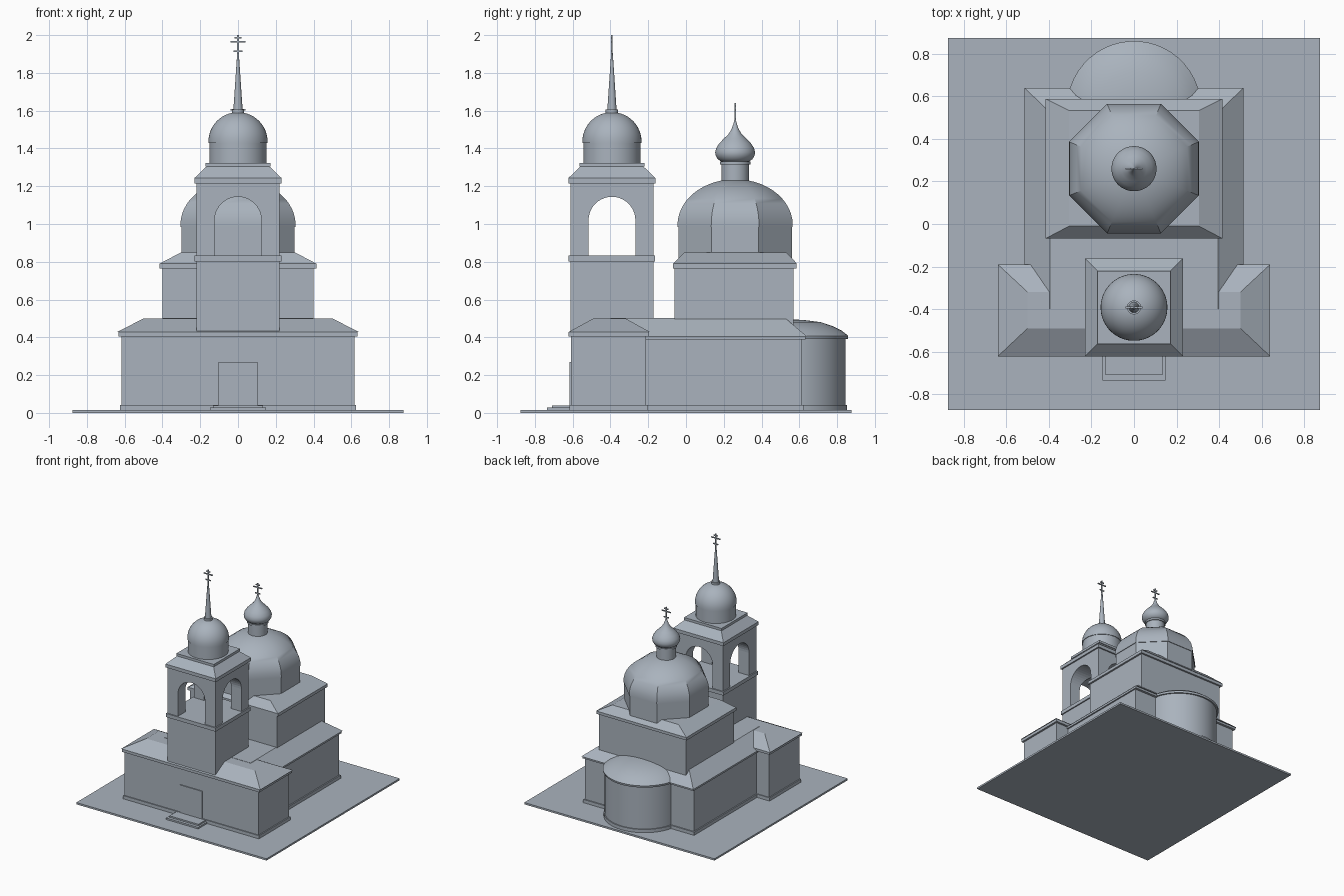
import bpy, bmesh, math

cube = bpy.data.objects.get("Cube")
if cube:
    bpy.data.objects.remove(cube)

stone = bpy.data.materials.new("grey_blue_stone")
stone.use_nodes = True
COLOUR = (0.40, 0.45, 0.51, 1)
stone.diffuse_color = COLOUR
stone.node_tree.nodes["Principled BSDF"].inputs["Base Color"].default_value = COLOUR


def finish(name, bm, smooth=False):
    bmesh.ops.recalc_face_normals(bm, faces=bm.faces)
    mesh = bpy.data.meshes.new(name)
    bm.to_mesh(mesh)
    bm.free()
    mesh.materials.append(stone)
    obj = bpy.data.objects.new(name, mesh)
    bpy.context.collection.objects.link(obj)
    if smooth:
        bpy.ops.object.select_all(action="DESELECT")
        obj.select_set(True)
        bpy.context.view_layer.objects.active = obj
        bpy.ops.object.shade_smooth_by_angle(angle=math.radians(35))
    return obj


def hip(name, low, high, z0, z1):
    """Solid between two rectangles, each (half width, y front, y back)."""
    bm = bmesh.new()
    rings = []
    for (w, a, b), z in ((low, z0), (high, z1)):
        rings.append([bm.verts.new((x, y, z)) for x, y in ((-w, a), (w, a), (w, b), (-w, b))])
    bm.faces.new(rings[0])
    bm.faces.new(rings[1])
    for i in range(4):
        j = (i + 1) % 4
        bm.faces.new((rings[0][i], rings[0][j], rings[1][j], rings[1][i]))
    return finish(name, bm)


def box(name, w, a, b, z0, z1):
    return hip(name, (w, a, b), (w, a, b), z0, z1)


def lathe(name, profile, y, sides=48):
    """Revolve (radius, height) points; eight sides means flats on the axes."""
    bm = bmesh.new()
    turn = math.pi / sides
    grow = 1 / math.cos(turn) if sides == 8 else 1
    rings = []
    for r, z in profile:
        rings.append([bm.verts.new((r * grow * math.cos(turn * (2 * i + 1)),
                                    y + r * grow * math.sin(turn * (2 * i + 1)), z))
                      for i in range(sides)])
    bm.faces.new(rings[0])
    bm.faces.new(rings[-1])
    for low, high in zip(rings, rings[1:]):
        for i in range(sides):
            j = (i + 1) % sides
            bm.faces.new((low[i], low[j], high[j], high[i]))
    return finish(name, bm, True)


def dome_profile(radius, z, height, end, steps=12):
    """Quarter ellipse that stops at the radius 'end'."""
    stop = math.acos(end / radius)
    return [(radius * math.cos(stop * i / steps), z + height * math.sin(stop * i / steps))
            for i in range(steps + 1)]


def cross(name, y, base, top):
    t = 0.004
    box(name + "_post", t, y - t, y + t, base, top)
    for part, half, drop in (("top", 0.018, 0.015), ("middle", 0.04, 0.036), ("lower", 0.023, 0.085)):
        box(f"{name}_{part}_bar", half, y - t, y + t, top - drop - t, top - drop + t)


# Ground slab and entrance
G = 0.015
box("ground_slab", 0.875, -0.875, 0.875, 0, G)
box("lower_step", 0.148, -0.735, -0.6, G, 0.028)
box("upper_step", 0.133, -0.71, -0.6, 0.028, 0.04)
box("door", 0.102, -0.618, -0.6, 0.04, 0.27)

# Entrance hall
box("hall_plinth", 0.625, -0.618, -0.205, G, 0.042)
box("hall_walls", 0.616, -0.61, -0.212, G, 0.41)
box("hall_cornice", 0.632, -0.622, -0.195, 0.405, 0.428)
hip("hall_roof", (0.64, -0.622, -0.19), (0.5, -0.49, -0.32), 0.428, 0.5)

# Nave
box("nave_plinth", 0.51, -0.3, 0.622, G, 0.042)
box("nave_walls", 0.5, -0.3, 0.612, G, 0.39)
box("nave_cornice", 0.512, -0.3, 0.632, 0.388, 0.405)
hip("nave_roof", (0.515, -0.4, 0.64), (0.395, -0.4, 0.525), 0.405, 0.502)

# Rounded apse
AY = 0.545
lathe("apse_plinth", [(0.308, G), (0.308, 0.042)], AY)
lathe("apse_wall", [(0.3, G), (0.3, 0.4)], AY)
lathe("apse_roof", [(0.312, 0.392), (0.315, 0.408), (0.28, 0.435), (0.235, 0.458),
                    (0.17, 0.48), (0.08, 0.492), (0.01, 0.495)], AY)

# Raised square storey
box("upper_storey", 0.4, -0.06, 0.57, 0.45, 0.77)
box("upper_cornice", 0.415, -0.068, 0.585, 0.765, 0.79)
hip("upper_roof", (0.415, -0.068, 0.588), (0.305, -0.01, 0.533), 0.79, 0.848)

# Eight-sided drum and dome with the onion top
DY = 0.26
lathe("octagon_drum", [(0.3, 0.8), (0.3, 0.99)], DY, 8)
lathe("octagon_dome", [(0.305, 0.985)] + dome_profile(0.305, 0.995, 0.242, 0.03), DY, 8)
lathe("onion_neck", [(0.073, 1.2), (0.073, 1.318)], DY)
lathe("onion_collar", [(0.081, 1.316), (0.081, 1.33)], DY)
lathe("onion_dome", [(0.07, 1.328), (0.092, 1.343), (0.103, 1.362), (0.106, 1.38),
                     (0.1, 1.402), (0.084, 1.427), (0.06, 1.452), (0.036, 1.475),
                     (0.02, 1.5), (0.009, 1.53), (0.004, 1.55)], DY)
cross("onion_cross", DY, 1.53, 1.64)

# Bell tower shaft
TY = -0.392


def tower_box(name, half, z0, z1):
    return box(name, half, TY - half, TY + half, z0, z1)


tower_box("tower_shaft", 0.219, 0.428, 0.805)
tower_box("tower_band", 0.229, 0.802, 0.832)
belfry = tower_box("belfry", 0.219, 0.832, 1.218)


# Arched openings cut through the belfry both ways
def arch_cutter(name, along_x):
    outline = [(-0.124, 0.78), (0.124, 0.78)]
    outline += [(0.124 * math.cos(math.pi * i / 20), 1.02 + 0.124 * math.sin(math.pi * i / 20))
                for i in range(21)]
    bm = bmesh.new()
    ends = []
    for d in (-0.4, 0.4):
        ends.append([bm.verts.new((d, TY + u, z) if along_x else (u, TY + d, z)) for u, z in outline])
        bm.faces.new(ends[-1])
    for i in range(len(outline)):
        j = (i + 1) % len(outline)
        bm.faces.new((ends[0][i], ends[0][j], ends[1][j], ends[1][i]))
    cutter = finish(name, bm)
    cutter.hide_render = True
    return cutter


bpy.context.view_layer.objects.active = belfry
cutters = [arch_cutter("front_arch_cutter", False), arch_cutter("side_arch_cutter", True)]
for cutter in cutters:
    mod = belfry.modifiers.new("arch", "BOOLEAN")
    mod.operation = "DIFFERENCE"
    mod.solver = "EXACT"
    mod.object = cutter
    bpy.context.view_layer.objects.active = belfry
    bpy.ops.object.modifier_apply(modifier=mod.name)
for cutter in cutters:
    bpy.data.objects.remove(cutter)

# Tower roof, dome and spire
tower_box("tower_cornice", 0.231, 1.215, 1.243)
hip("tower_roof", (0.231, TY - 0.231, TY + 0.231), (0.165, TY - 0.165, TY + 0.165), 1.243, 1.306)
tower_box("tower_roof_cap", 0.172, 1.304, 1.324)
lathe("tower_drum", [(0.152, 1.31), (0.152, 1.435)], TY)
lathe("tower_dome", [(0.157, 1.428)] + dome_profile(0.157, 1.436, 0.156, 0.01), TY)
lathe("spire_collar", [(0.033, 1.575), (0.033, 1.605)], TY)
lathe("spire", [(0.025, 1.6), (0.004, 1.91)], TY, 24)
cross("spire_cross", TY, 1.89, 2.0)
